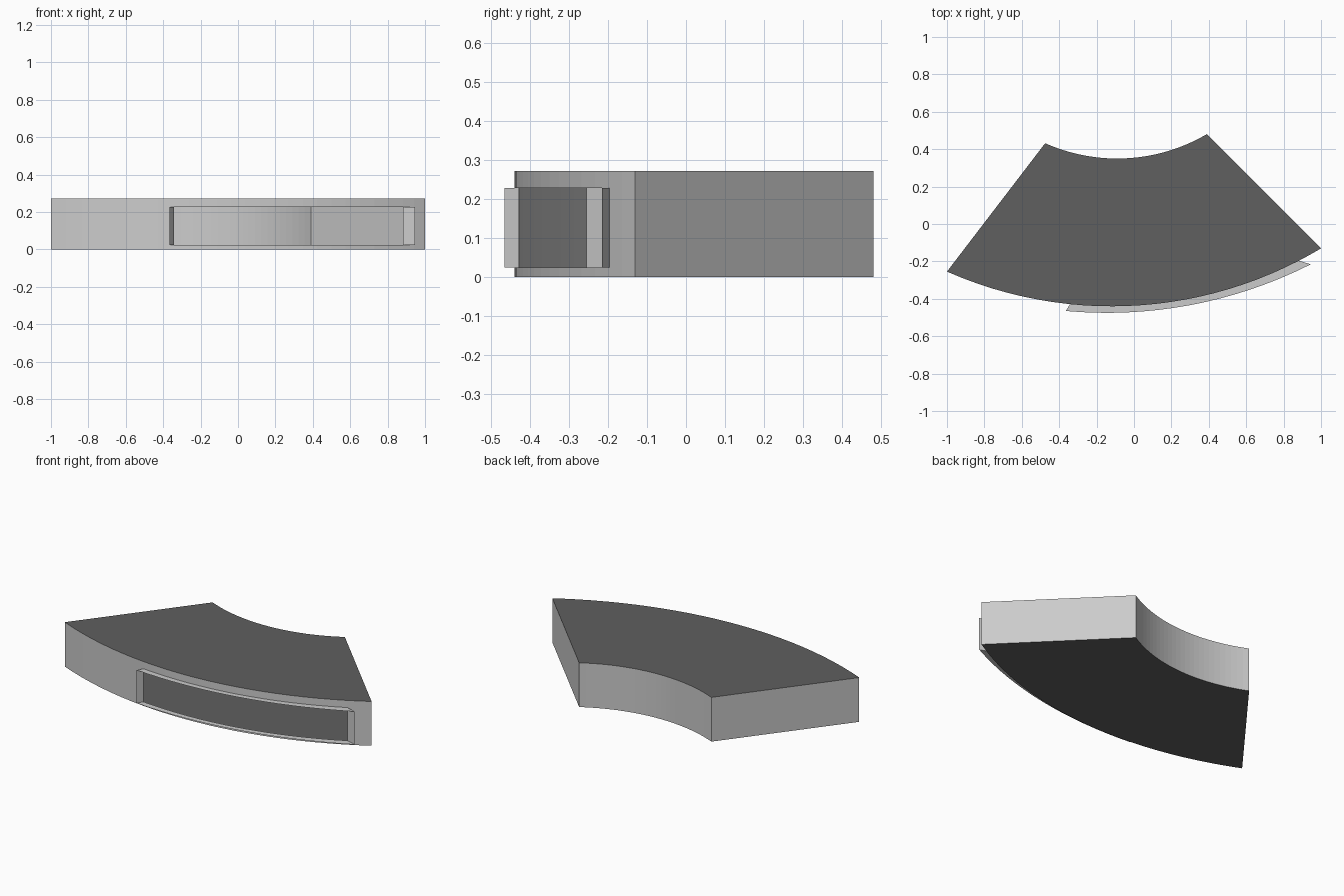
import bpy, bmesh, math

if "Cube" in bpy.data.objects:
    bpy.data.objects.remove(bpy.data.objects["Cube"])

H = 0.272                 # block height
Z0, Z1 = 0.025, 0.228     # window opening heights
N_HOLE = 16


def material(name, v):
    m = bpy.data.materials.new(name)
    m.diffuse_color = (v, v, v, 1)
    m.use_nodes = True
    m.node_tree.nodes["Principled BSDF"].inputs["Base Color"].default_value = m.diffuse_color
    return m


WALL = material("light grey", 0.6)
CAP = material("dark grey", 0.115)


def arc(x, cx, cy, r):
    """Point on the lower side of a circle at a given x."""
    return (x, cy - math.sqrt(r * r - (x - cx) ** 2))


def spread(a, b, n):
    return [a + (b - a) * i / n for i in range(n + 1)]


def build(name, quads, mat):
    bm = bmesh.new()
    for q in quads:
        bm.faces.new([bm.verts.new(p) for p in q])
    bmesh.ops.remove_doubles(bm, verts=bm.verts[:], dist=1e-5)
    me = bpy.data.meshes.new(name)
    bm.to_mesh(me)
    bm.free()
    me.materials.append(mat)
    ob = bpy.data.objects.new(name, me)
    bpy.context.collection.objects.link(ob)
    return ob


def wall(a, b, z0, z1):
    """Upright quad whose outside is to the right of a -> b."""
    return [(*a, z0), (*b, z0), (*b, z1), (*a, z1)]


# Plan outline: outer arc split at the window ends, inner arc to match
xs = spread(-1, -0.342, 8) + spread(-0.342, 0.882, N_HOLE)[1:] + spread(0.882, 1, 2)[1:]
outer = [arc(x, -0.12, 1.74, 2.18) for x in xs]
n = len(outer) - 1
inner = [arc(x, -0.09, 1.297, 0.947) for x in spread(-0.475, 0.39, n)]
hole = range(8, 8 + N_HOLE)

# Curved front wall with open window
front = []
for i in range(n):
    rows = [(0, Z0), (Z0, Z1), (Z1, H)]
    for k, (a, b) in enumerate(rows):
        if not (k == 1 and i in hole):
            front.append(wall(outer[i], outer[i + 1], a, b))
build("curved_front_wall", front, WALL)

# Curved back wall and the two straight end walls
build("curved_back_wall", [wall(inner[i + 1], inner[i], 0, H) for i in range(n)], WALL)
build("left_end_wall", [wall(inner[0], outer[0], 0, H)], WALL)
build("right_end_wall", [wall(outer[n], inner[n], 0, H)], WALL)

# Roof and floor
for name, z in (("roof", H), ("floor", 0)):
    quads = []
    for i in range(n):
        q = [(*p, z) for p in (outer[i], outer[i + 1], inner[i + 1], inner[i])]
        quads.append(q if z else q[::-1])
    build(name, quads, CAP)

# Thin window surround projecting from the opening
near = outer[8:9 + N_HOLE]
far = [arc(x, -0.145, 1.945, 2.42) for x in spread(-0.365, 0.945, N_HOLE)]
rim = []
for i in range(N_HOLE):
    ring = (far[i], far[i + 1], near[i + 1], near[i])
    rim.append([(*p, Z1) for p in ring])
    rim.append([(*p, Z0) for p in reversed(ring)])
rim.append(wall(near[0], far[0], Z0, Z1))
rim.append(wall(far[-1], near[-1], Z0, Z1))
build("window_surround", rim, WALL)
